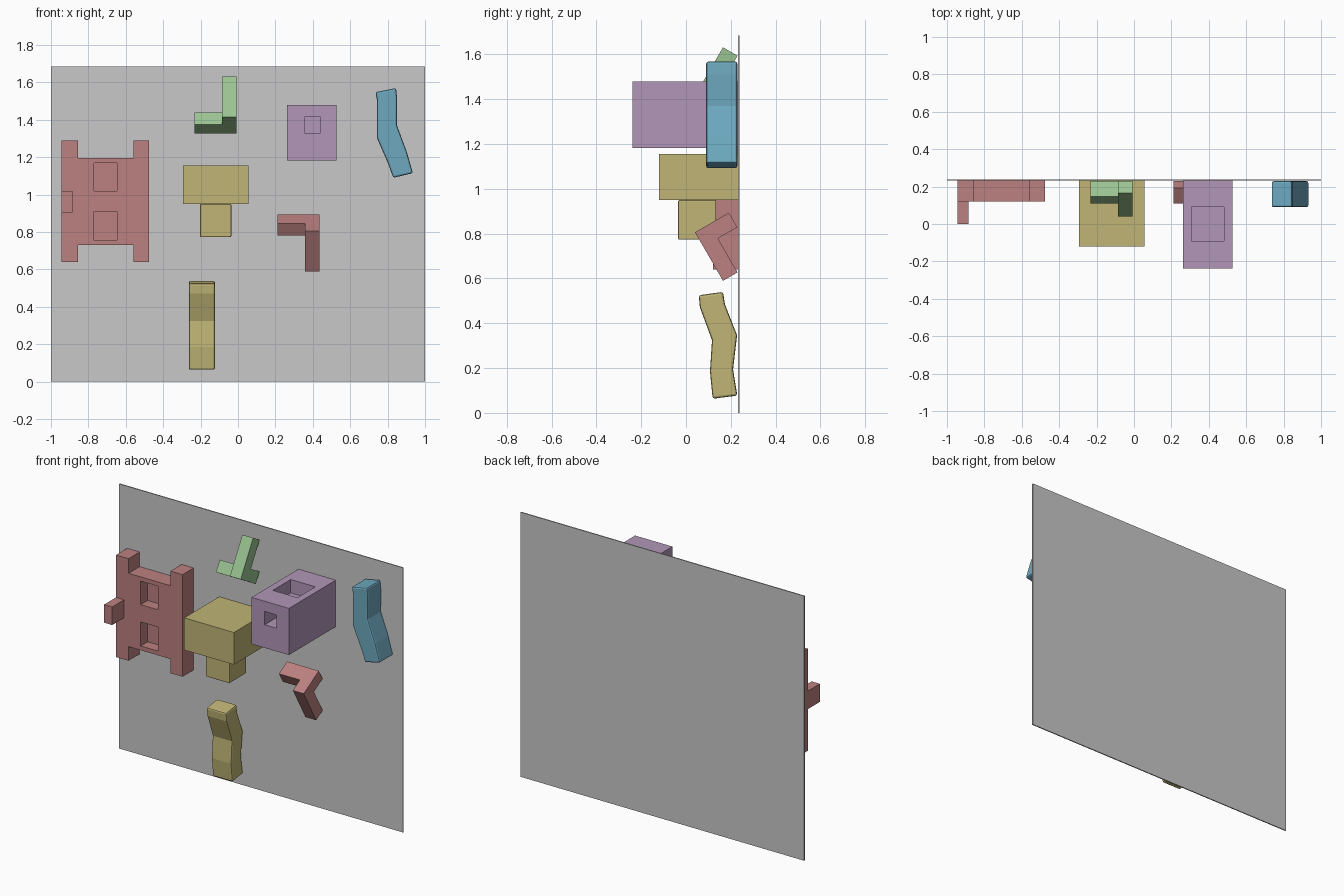
import bpy, bmesh, math

if "Cube" in bpy.data.objects:
    bpy.data.objects.remove(bpy.data.objects["Cube"])


def material(name, rgb):
    """Flat colour from 0-255 display values."""
    m = bpy.data.materials.new(name)
    lin = [((c / 255 + 0.055) / 1.055) ** 2.4 for c in rgb]
    m.diffuse_color = (*lin, 1)
    m.use_nodes = True
    m.node_tree.nodes["Principled BSDF"].inputs["Base Color"].default_value = m.diffuse_color
    return m


GREY = material("panel grey", (200, 200, 200))
RED = material("dusty red", (188, 128, 128))
YELLOW = material("ochre yellow", (192, 181, 118))
GREEN = material("soft green", (155, 195, 145))
PURPLE = material("soft purple", (178, 150, 184))
BLUE = material("sky blue", (109, 168, 190))


def prism(name, outline, axis, lo, hi, mat, bevel=0):
    """Extrude an outline along x (outline is y,z) or along y (outline is x,z)."""
    def place(p, d):
        return (d, p[0], p[1]) if axis == 'x' else (p[0], d, p[1])
    bm = bmesh.new()
    n = len(outline)
    a = [bm.verts.new(place(p, lo)) for p in outline]
    b = [bm.verts.new(place(p, hi)) for p in outline]
    bm.faces.new(a)
    bm.faces.new(b[::-1])
    for i in range(n):
        j = (i + 1) % n
        bm.faces.new((a[i], b[i], b[j], a[j]))
    bmesh.ops.recalc_face_normals(bm, faces=bm.faces)
    me = bpy.data.meshes.new(name)
    bm.to_mesh(me)
    bm.free()
    ob = bpy.data.objects.new(name, me)
    bpy.context.collection.objects.link(ob)
    if mat:
        me.materials.append(mat)
    if bevel:
        mod = ob.modifiers.new("soft edges", 'BEVEL')
        mod.width = bevel
        mod.segments = 2
        mod.limit_method = 'ANGLE'
        mod.angle_limit = math.radians(40)
    return ob


def box(name, x, y, z, mat, bevel=0):
    outline = [(x[0], z[0]), (x[1], z[0]), (x[1], z[1]), (x[0], z[1])]
    return prism(name, outline, 'y', y[0], y[1], mat, bevel)


def pocket(target, name, x, y, z):
    """Cut a box-shaped recess with a hidden cutter."""
    cutter = box(name, x, y, z, target.data.materials[0])
    cutter.hide_render = True
    cutter.hide_viewport = True
    cutter.display_type = 'WIRE'
    mod = target.modifiers.new(name, 'BOOLEAN')
    mod.operation = 'DIFFERENCE'
    mod.solver = 'EXACT'
    mod.object = cutter


WALL = 0.232

# Wall panel
box("wall_panel", (-1, 1), (WALL, 0.239), (0, 1.685), GREY)

# Notched plate with two recesses and a peg
x0, x1, x2, x3 = -0.943, -0.855, -0.56, -0.475
z0, z1, z2, z3 = 0.64, 0.73, 1.197, 1.29
plate = prism("notched_plate", [
    (x0, z0), (x1, z0), (x1, z1), (x2, z1), (x2, z0), (x3, z0),
    (x3, z3), (x2, z3), (x2, z2), (x1, z2), (x1, z3), (x0, z3)],
    'y', 0.12, WALL, RED)
pocket(plate, "upper_recess_cutter", (-0.77, -0.648), (0.08, 0.19), (1.02, 1.17))
pocket(plate, "lower_recess_cutter", (-0.77, -0.648), (0.08, 0.19), (0.757, 0.91))
box("plate_peg", (x0, -0.886), (0, 0.12), (0.905, 1.02), RED)

# Block on a short stem
box("stem_block", (-0.295, 0.055), (-0.12, WALL), (0.95, 1.155), YELLOW)
box("short_stem", (-0.203, -0.036), (-0.035, 0.135), (0.773, 0.95), YELLOW, 0.006)

# Hollowed block with a front and a top recess
block = box("hollowed_block", (0.263, 0.526), (-0.239, WALL), (1.183, 1.48), PURPLE)
pocket(block, "front_recess_cutter", (0.355, 0.44), (-0.3, -0.11), (1.33, 1.415))
pocket(block, "top_recess_cutter", (0.308, 0.482), (-0.09, 0.09), (1.395, 1.55))


def bracket(name, x, z, up, mat):
    """Tilted three-arm bracket; up is 1 or -1 for the long arm's direction."""
    c, s = math.cos(math.radians(30)), 0.5

    def turn(pts):
        return [(0.04 + u * c + v * s, z + up * (v * c - u * s)) for u, v in pts]
    t = 0.075
    prism(name + "_arms", turn([(0, 0), (0.175, 0), (0.175, t), (t, t), (t, 0.25), (0, 0.25)]),
          'x', x + 0.147, x + 0.223, mat)
    prism(name + "_side_arm", turn([(0.081, 0), (0.175, 0), (0.175, t), (0.081, t)]),
          'x', x, x + 0.147, mat)


bracket("upper_bracket", -0.232, 1.415, 1, GREEN)
bracket("lower_bracket", 0.212, 0.806, -1, RED)

# Bent upright bars
prism("bent_bar_right", [
    (0.735, 1.548), (0.845, 1.57), (0.851, 1.51), (0.85, 1.37), (0.902, 1.23),
    (0.935, 1.115), (0.83, 1.09), (0.803, 1.165), (0.742, 1.305), (0.744, 1.5)],
    'y', 0.09, WALL - 0.003, BLUE, 0.01)
prism("bent_bar_lower", [
    (0.057, 0.525), (0.165, 0.54), (0.174, 0.484), (0.228, 0.346), (0.21, 0.194),
    (0.229, 0.077), (0.119, 0.063), (0.107, 0.185), (0.116, 0.324), (0.062, 0.471)],
    'x', -0.263, -0.123, YELLOW, 0.01)
